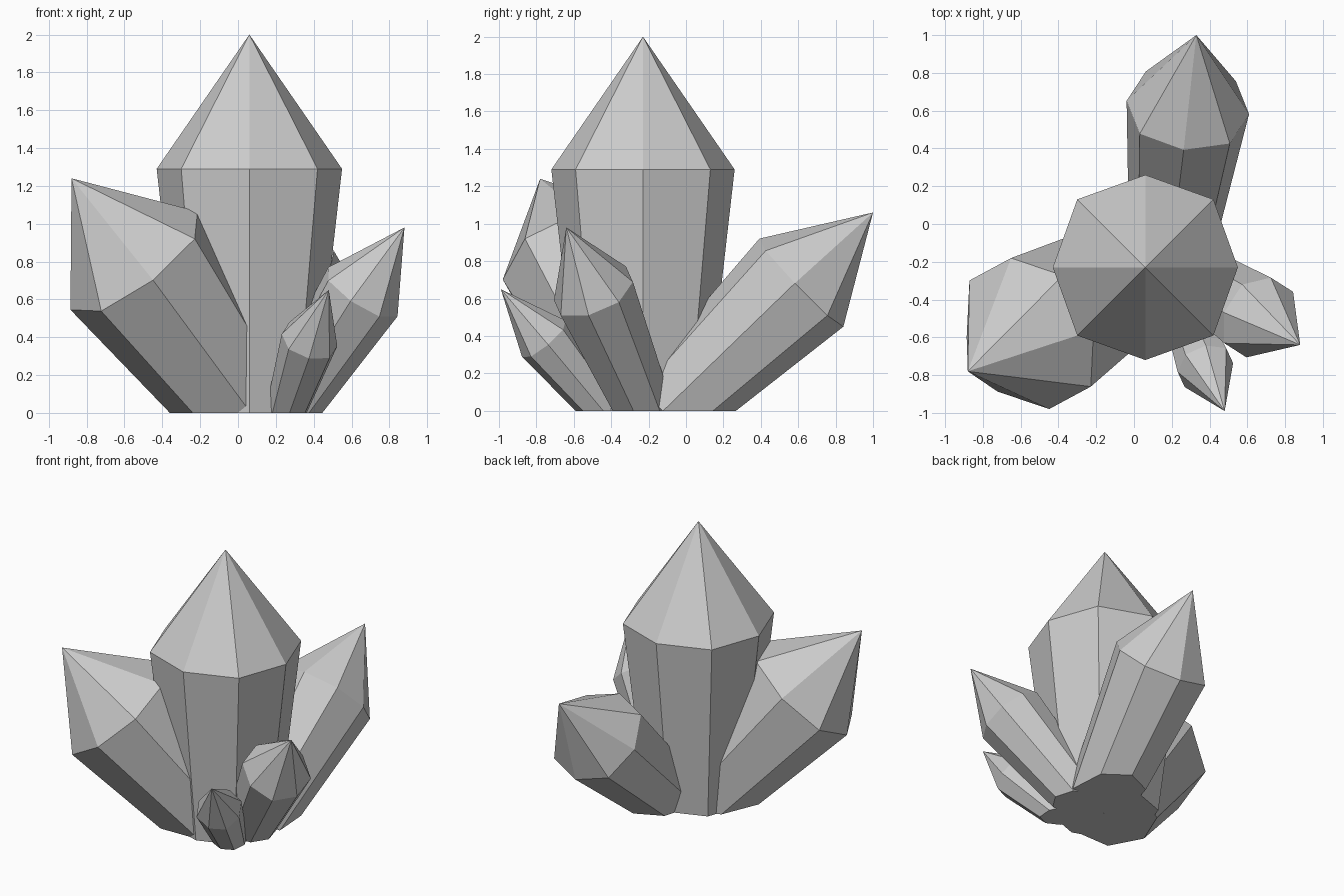
import bpy, bmesh, math
from mathutils import Vector

if "Cube" in bpy.data.objects:
    bpy.data.objects.remove(bpy.data.objects["Cube"])

SIDES = 8
TAPER = 0.7      # foot radius relative to shoulder radius
BULGE = 1.04     # every other corner sits slightly further out


def crystal(name, base, shoulder, apex, radius, corner):
    """Tapered octagonal shaft with a pointed tip, trimmed flat at z = 0."""
    base, shoulder, apex, corner = map(Vector, (base, shoulder, apex, corner))
    axis = (apex - base).normalized()
    u = (corner - axis * corner.dot(axis)).normalized()
    v = axis.cross(u)
    bm = bmesh.new()

    def ring(centre, r):
        verts = []
        for i in range(SIDES):
            a = math.tau * i / SIDES
            k = r * (BULGE if i % 2 else 1)
            verts.append(bm.verts.new(centre + k * (math.cos(a) * u + math.sin(a) * v)))
        return verts

    low, high = ring(base, radius * TAPER), ring(shoulder, radius)
    tip = bm.verts.new(apex)
    bm.faces.new(low[::-1])
    for i in range(SIDES):
        j = (i + 1) % SIDES
        bm.faces.new((low[i], low[j], high[j], high[i]))
        bm.faces.new((high[i], high[j], tip))

    # Trim the tilted foot level with the ground
    if min(p.co.z for p in bm.verts) < -0.001:
        bmesh.ops.bisect_plane(bm, geom=bm.verts[:] + bm.edges[:] + bm.faces[:],
                               plane_co=(0, 0, 0), plane_no=(0, 0, 1), clear_inner=True)
        rim = [e for e in bm.edges if e.is_boundary]
        bmesh.ops.holes_fill(bm, edges=rim, sides=0)
    bmesh.ops.recalc_face_normals(bm, faces=bm.faces[:])

    mesh = bpy.data.meshes.new(name)
    bm.to_mesh(mesh)
    bm.free()
    bpy.context.collection.objects.link(bpy.data.objects.new(name, mesh))


# Tall central crystal
crystal("main_crystal", (0.06, -0.23, 0), (0.06, -0.23, 1.29), (0.06, -0.23, 2.0),
        0.49, (1, 0, 0))
# Leaning crystals around it
crystal("left_crystal", (0.05, -0.225, 0), (-0.55, -0.58, 0.805), (-0.88, -0.78, 1.24),
        0.425, (-0.34, -0.02, -0.255))
crystal("back_crystal", (0.20, -0.10, 0), (0.285, 0.617, 0.685), (0.33, 1.0, 1.06),
        0.326, (0.325, -0.037, -0.005))
crystal("right_crystal", (0.247, -0.22, 0), (0.66, -0.495, 0.64), (0.88, -0.64, 0.98),
        0.226, (0.18, -0.025, -0.13))
crystal("small_front_crystal", (0.25, -0.44, 0), (0.378, -0.76, 0.385), (0.48, -0.99, 0.65),
        0.152, (0.142, 0.03, -0.04))
